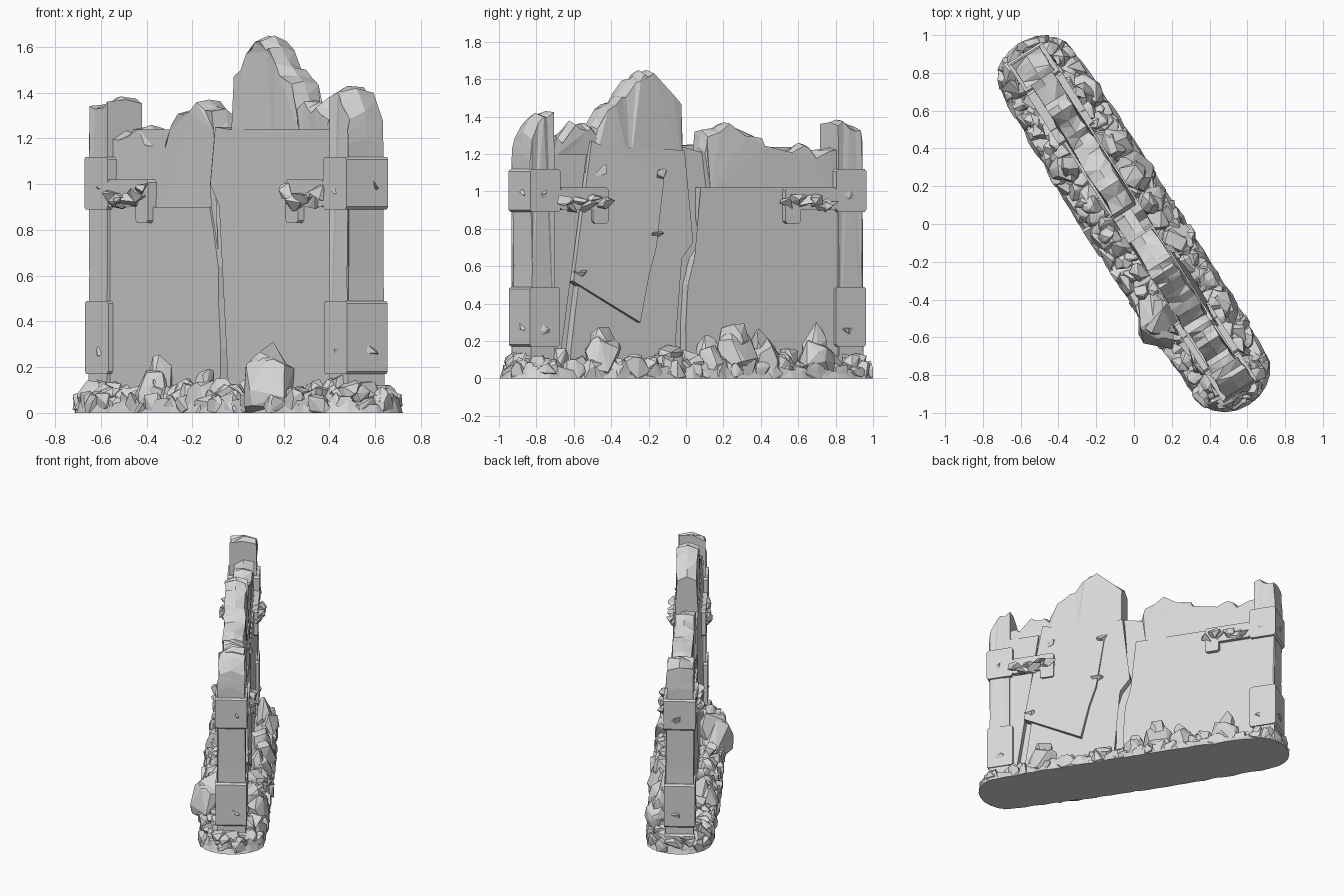
import bpy
import bmesh
import math
import random
from mathutils import Vector

random.seed(7)

default_cube = bpy.data.objects.get("Cube")
if default_cube:
    bpy.data.objects.remove(default_cube, do_unlink=True)

stone = bpy.data.materials.new("pale_stone")
stone.use_nodes = True
colour = (0.68, 0.68, 0.68, 1)
stone.diffuse_color = colour
stone.node_tree.nodes["Principled BSDF"].inputs["Base Color"].default_value = colour

# The wall is built along local x, thickness along local y, then turned.
WALL_TURN = math.atan2(-0.843, 0.538)
HALF_LENGTH, BASE_RADIUS, CAP_DEPTH = 0.945, 0.232, 0.19


def finish(name, bm):
    """Turn a bmesh into a flat shaded stone object."""
    bmesh.ops.recalc_face_normals(bm, faces=bm.faces[:])
    mesh = bpy.data.meshes.new(name)
    bm.to_mesh(mesh)
    bm.free()
    mesh.materials.append(stone)
    obj = bpy.data.objects.new(name, mesh)
    obj.rotation_euler.z = WALL_TURN
    bpy.context.scene.collection.objects.link(obj)
    return obj


def broken(outline, rough):
    """Add a jittered midpoint to every edge of the ruined top."""
    result = []
    for a, b in zip(outline, outline[1:] + outline[:1]):
        result.append(a)
        if min(a[1], b[1]) > 1.1:
            t = random.uniform(0.35, 0.65)
            result.append((a[0] + (b[0] - a[0]) * t,
                           a[1] + (b[1] - a[1]) * t + random.uniform(-rough, rough)))
    return result


def prism(name, outline, near, far, chip=0, lean=0):
    """Extrude an outline through the wall, with chipped upper edges."""
    bm = bmesh.new()
    if chip:
        outline = broken(outline, chip * 0.3)
    depths = [near, (near + far) / 2, far] if chip else [near, far]
    rings = []
    for depth in depths:
        ring = []
        outer = depth in (near, far)
        for s, z in outline:
            drop, inset = 0, 0
            if chip and outer and z > 1.1:
                drop = random.uniform(0.1, 1) * chip
                inset = random.uniform(0, 0.02) * (1 if depth == near else -1)
            ring.append(bm.verts.new((s, depth + inset + lean * (1 - z), z - drop)))
        rings.append(ring)
    bm.faces.new(rings[0])
    bm.faces.new(rings[-1])
    for lower, upper in zip(rings, rings[1:]):
        for i in range(len(outline)):
            j = (i + 1) % len(outline)
            bm.faces.new((lower[i], lower[j], upper[j], upper[i]))
    bmesh.ops.triangulate(bm, faces=bm.faces[:])
    return finish(name, bm)


def base_radius(s):
    """Half width of the rubble, a little wider towards the middle."""
    return BASE_RADIUS + 0.02 * max(0, 1 - (s / HALF_LENGTH) ** 2)


def add_rock(bm, centre, size, count=13, limit=0):
    """Add one faceted stone as a convex hull of random points."""
    verts = []
    for _ in range(count):
        d = Vector([random.gauss(0, 1) for _ in range(3)]).normalized()
        p = Vector(centre) + Vector([d[k] * size[k] for k in range(3)])
        p.z = max(p.z, 0)
        if limit:
            spine = Vector((max(-HALF_LENGTH, min(HALF_LENGTH, p.x)), 0, p.z))
            out = p - spine
            reach = math.hypot(out.x / CAP_DEPTH, out.y / base_radius(spine.x))
            if reach > limit:
                p = spine + out * (limit / reach)
        verts.append(bm.verts.new(p))
    hull = bmesh.ops.convex_hull(bm, input=verts)
    spare = {g for g in hull["geom_interior"] + hull["geom_unused"]
             if isinstance(g, bmesh.types.BMVert) and g.is_valid}
    bmesh.ops.delete(bm, geom=list(spare), context="VERTS")


def stadium(share, step):
    """Points around a blunt rounded strip following the wall."""
    points = []
    for side in (1, -1):
        n = round(2 * HALF_LENGTH / step)
        for i in range(n):
            s = side * (HALF_LENGTH - 2 * HALF_LENGTH * i / n)
            points.append((s, side * base_radius(s) * share))
        n = max(4, round(math.pi * BASE_RADIUS * share / step))
        for i in range(n):
            a = side * math.pi / 2 + math.pi * i / n
            points.append((-side * HALF_LENGTH + CAP_DEPTH * share * math.cos(a),
                           BASE_RADIUS * share * math.sin(a)))
    return points


# Jagged crack between the halves: a groove on each face of the wall
back_crack = [(0.05, 0), (0.055, 0.28), (0.04, 0.5), (0, 0.64), (-0.07, 0.73), (-0.04, 0.86),
              (-0.04, 1.02)]
front_crack = [(-0.02, 0), (-0.01, 0.28), (-0.03, 0.5), (-0.03, 0.64), (-0.07, 0.8), (-0.1, 0.9)]


def far_side(crack, gap=0.075):
    return [(s + gap * random.uniform(0.85, 1.15), z) for s, z in reversed(crack)]


# Left half of the wall
left_top = [(-0.11, 1), (-0.08, 1.24), (-0.1, 1.33), (-0.24, 1.37), (-0.34, 1.33), (-0.44, 1.29),
            (-0.48, 1.2), (-0.54, 1.17), (-0.61, 1.2), (-0.71, 1.26), (-0.78, 1.22), (-0.95, 1.24)]
prism("left_wall", [(-0.95, 0)] + front_crack + left_top, -0.075, 0.075, chip=0.045)
prism("left_back_facing", [(-0.95, 0)] + back_crack + [(-0.95, 1.02)], 0, 0.083)
prism("left_front_facing", [(-0.95, 0)] + front_crack + [(-0.95, 0.9)], -0.083, 0)

# Right half of the wall: thin core, faced on both sides
prism("right_core", [(-0.15, 0), (0.95, 0), (0.95, 1.24), (0.05, 1.24), (-0.12, 1.2)], -0.03, 0.03)
prism("right_front_facing", [(0.95, 0), (0.92, 1.24), (0.06, 1.24), (-0.06, 1.25), (-0.1, 1)]
      + far_side(front_crack), -0.08, -0.02)
prism("right_back_facing", [(0.79, 0), (0.78, 0.16), (0.69, 0.8), (0.625, 1.25), (0.06, 1.22)]
      + far_side(back_crack), 0.02, 0.08)
prism("right_side_facing", [(0.95, 0), (0.95, 1.2), (0.68, 1.2), (0.74, 0.8), (0.84, 0.16),
                            (0.85, 0)], 0.02, 0.078)

# Ruined top of the right half with the peak
prism("peak", [(0.07, 1.12), (0.64, 1.12), (0.6, 1.35), (0.54, 1.45), (0.45, 1.51), (0.36, 1.6),
               (0.3, 1.65), (0.25, 1.65), (0.17, 1.58), (0.07, 1.5)], -0.083, 0.078, chip=0.035)
prism("shoulder", [(0.6, 1.12), (0.9, 1.12), (0.9, 1.3), (0.82, 1.28), (0.74, 1.38), (0.67, 1.36),
                   (0.6, 1.34)], -0.078, 0.075, chip=0.05)

# Loose slab lying against the back
prism("loose_slab", [(0.65, 1.27), (0.19, 1.1), (0.22, 0.9), (0.25, 0.7), (0.3, 0.55),
                     (0.36, 0.3), (0.78, 0.52), (0.75, 0.7)], 0.03, 0.09, lean=0.03)


def box_outline(a, b, low, high, bevel=0.012):
    a, b = sorted((a, b))
    return [(a + bevel, low), (b - bevel, low), (b, low + bevel), (b, high - bevel),
            (b - bevel, high), (a + bevel, high), (a, high - bevel), (a, low + bevel)]


# End pillars with bands, feet, torn ledges and small chips
for label, side, shift, heights in (("right", 1, 0, (1.43, 1.42, 1.32)),
                                    ("left", -1, 0.022, (1.37, 1.38, 1.35))):
    inner, outer = side * (0.865 + shift), side * (1.055 + shift)
    shaft = [(0.89, 0), (1.045, 0), (1.035, 0.6), (1.045, 1.2), (1.035, heights[2]),
             (0.96, heights[1]), (0.89, heights[0])]
    prism(label + "_pillar", [(side * (s + shift), z) for s, z in shaft], -0.097, 0.095, chip=0.05)
    prism(label + "_pillar_band", box_outline(inner, outer, 0.89, 1.12), -0.11, 0.106)
    prism(label + "_pillar_foot", box_outline(inner, outer, 0.17, 0.49), -0.107, 0.103)
    prism(label + "_pillar_base", box_outline(inner, outer, 0, 0.12), -0.105, 0.1)
    for face in (1, -1):
        low, high = sorted((0, face * 0.11))
        prism(label + "_ledge", box_outline(side * 0.64, inner, 0.9, 1.02), low, high)
        prism(label + "_ledge_drop", box_outline(side * 0.56, side * 0.66, 0.83, 1.02), low, high)
        bm = bmesh.new()
        for i in range(6):
            add_rock(bm, (side * (0.59 + 0.05 * i), face * 0.115, random.uniform(0.92, 0.97)),
                     (0.065, 0.045, 0.038), 9)
        finish(label + "_ledge_break", bm)
    bm = bmesh.new()
    for z in (0.26, 0.98):
        add_rock(bm, (outer, 0.02, z), (0.02, 0.035, 0.04), 8)
        for face in (1, -1):
            add_rock(bm, (side * 0.96, face * 0.103, z), (0.035, 0.016, 0.035), 8)
    finish(label + "_pillar_chips", bm)

# Chips on the slab edges
bm = bmesh.new()
for s, z in ((0.25, 0.77), (0.21, 1.11), (0.73, 0.58), (0.61, 1.12)):
    add_rock(bm, (s, 0.09, z), (0.055, 0.035, 0.045), 9)
finish("slab_chips", bm)

# Flat ground slab under the rubble, with an uneven rim
bm = bmesh.new()
rim = []
for x, y in stadium(1, 0.07):
    rim.append(bm.verts.new((x, y * random.uniform(0.92, 1), 0)))
plate = bm.faces.new(rim)
raised = bmesh.ops.extrude_face_region(bm, geom=[plate])
for v in raised["geom"]:
    if isinstance(v, bmesh.types.BMVert):
        v.co = (v.co.x * 0.985, v.co.y * 0.92, random.uniform(0.03, 0.07))
bmesh.ops.triangulate(bm, faces=bm.faces[:])
finish("rubble_base", bm)

# Rings of stones banked against the wall
bm = bmesh.new()
for share, step, height in ((0.83, 0.085, 0.035), (0.62, 0.09, 0.07), (0.45, 0.1, 0.085)):
    for x, y in stadium(share, step):
        r = random.uniform(0.05, 0.075)
        centre = (x + random.uniform(-0.02, 0.02), y, height * random.uniform(0.6, 1.2))
        add_rock(bm, centre, (r, r, r * random.uniform(0.8, 1.15)), 14, random.uniform(0.9, 1.01))
finish("small_rubble", bm)

# Large fallen stones: position along, position across, radius, height
bm = bmesh.new()
for s, n, r, top in ((0.5, -0.17, 0.17, 0.33), (-0.43, -0.15, 0.11, 0.25), (-0.02, -0.16, 0.1, 0.19),
                     (-0.2, -0.15, 0.1, 0.15), (0.62, 0.15, 0.12, 0.3), (0.45, 0.18, 0.1, 0.15),
                     (0.19, 0.15, 0.11, 0.22), (-0.05, 0.15, 0.1, 0.23), (-0.22, 0.15, 0.13, 0.33),
                     (-0.4, 0.15, 0.11, 0.27), (-0.56, 0.15, 0.09, 0.2), (-0.72, 0.16, 0.11, 0.3),
                     (0.98, -0.1, 0.09, 0.18)):
    add_rock(bm, (s, n, top * 0.3), (r, r * 0.8, top * 0.5), 24)
    add_rock(bm, (s, n * 0.9, top * 0.55), (r * 0.65, r * 0.6, top * 0.47), 20)
finish("large_rubble", bm)
